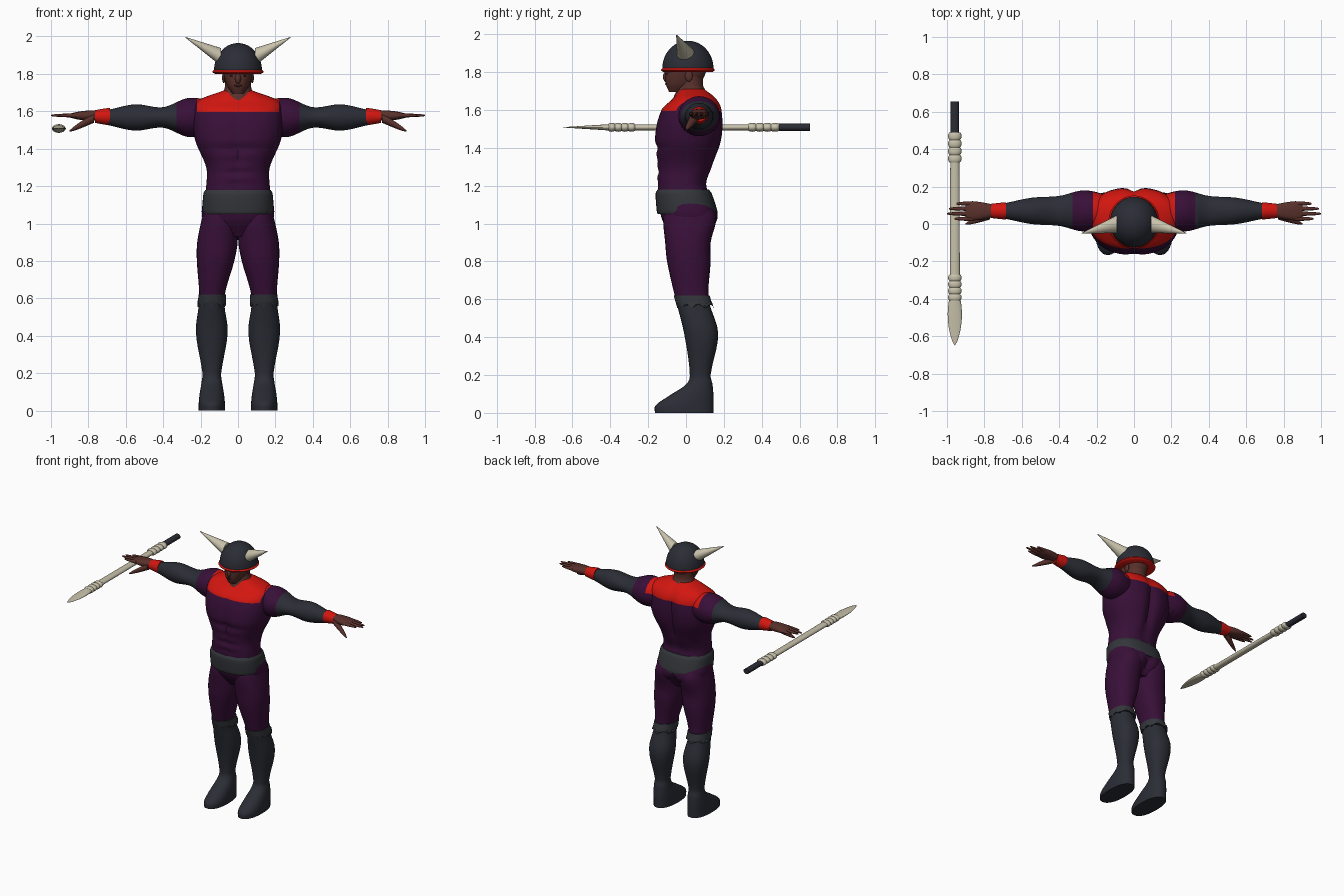
import bpy, bmesh, math
from mathutils import Vector

if "Cube" in bpy.data.objects:
    bpy.data.objects.remove(bpy.data.objects["Cube"])


def material(name, *rgb):
    m = bpy.data.materials.new(name)
    m.use_nodes = True
    m.diffuse_color = (*rgb, 1)
    m.node_tree.nodes["Principled BSDF"].inputs["Base Color"].default_value = (*rgb, 1)
    return m


purple = material("dark purple", .04, .005, .04)
slate = material("dark slate", .024, .026, .036)
grey = material("belt grey", .033, .037, .043)
red = material("bright red", .65, .008, .005)
skin = material("brown skin", .1, .03, .024)
dark_skin = material("dark skin", .035, .012, .01)
bone = material("pale bone", .58, .54, .41)


def blend(rows, steps):
    """Smoothly interpolate the rows along their first value."""
    def slope(i, k):
        before, after = rows[max(i - 1, 0)], rows[min(i + 1, len(rows) - 1)]
        return (after[k] - before[k]) / (after[0] - before[0])

    result = []
    for i, (start, end) in enumerate(zip(rows, rows[1:])):
        gap = end[0] - start[0]
        for step in range(steps):
            t = step / steps
            ease = t * t * (3 - t - t)
            leave = gap * t * (1 - t) ** 2
            arrive = gap * t * t * (1 - t)
            row = [start[0] + gap * t]
            for k in range(1, len(start)):
                row.append(start[k] + (end[k] - start[k]) * ease
                           + leave * slope(i, k) - arrive * slope(i + 1, k))
            result.append(row)
    return result + [rows[-1]]


def loft(name, axis, rows, mats, steps=5, sides=32, power=2,
         shape=None, cuts=(), paint=None, mirror=False):
    """Skin rounded rings: position, then centre and radius on both other axes."""
    first, second = [k for k in range(3) if k != axis]
    bm = bmesh.new()
    loops = []
    for position, centre_a, radius_a, centre_b, radius_b in blend(rows, steps):
        loop = []
        for n in range(sides):
            c, s = math.cos(math.tau * n / sides), math.sin(math.tau * n / sides)
            co = Vector()
            co[axis] = position
            co[first] = centre_a + radius_a * math.copysign(abs(c) ** (2 / power), c)
            co[second] = centre_b + radius_b * math.copysign(abs(s) ** (2 / power), s)
            if shape:
                shape(co)
            loop.append(bm.verts.new(co))
        loops.append(loop)
    for low, high in zip(loops, loops[1:]):
        for n in range(sides):
            bm.faces.new((low[n - 1], low[n], high[n], high[n - 1]))
    bm.faces.new(loops[0])
    bm.faces.new(loops[-1])
    # Straight colour borders
    for k, value in cuts:
        normal = Vector()
        normal[k] = 1
        bmesh.ops.bisect_plane(bm, geom=bm.verts[:] + bm.edges[:] + bm.faces[:],
                               plane_co=normal * value, plane_no=normal)
    for face in bm.faces:
        face.smooth = True
        if paint:
            face.material_index = paint(face.calc_center_median())
    if mirror:
        for vert in bm.verts:
            vert.co.x *= -1
    bmesh.ops.recalc_face_normals(bm, faces=bm.faces[:])
    mesh = bpy.data.meshes.new(name)
    bm.to_mesh(mesh)
    bm.free()
    for mat in mats:
        mesh.materials.append(mat)
    mesh.set_sharp_from_angle(angle=math.radians(40))
    bpy.context.collection.objects.link(bpy.data.objects.new(name, mesh))


def pair(build, name, *args, **options):
    build("left_" + name, *args, **options)
    build("right_" + name, *args, mirror=True, **options)


def upright(name, rows, mats, middle=lambda z: 0, **options):
    """Vertical part from rows of height, half width, front and back."""
    loft(name, 2, [(z, middle(z), w, (front + back) / 2, (back - front) / 2)
                   for z, w, front, back in rows], mats, **options)


def limb(name, axis, centre, rows, mats, **options):
    """Straight part from rows of position and two radii."""
    a, b = centre
    loft(name, axis, [(p, a, ra, b, rb) for p, ra, rb in rows], mats, **options)


def blob(name, centre, size, mat, start=-1, **options):
    """Ellipsoid, or a dome when it starts at zero."""
    rows = []
    for n in range(13):
        angle = math.pi / 2 * (start + (1 - start) * n / 12) * .99
        x, y, z = centre
        rows.append((z + size[2] * math.sin(angle), x, size[0] * math.cos(angle),
                     y, size[1] * math.cos(angle)))
    loft(name, 2, rows, [mat], steps=1, **options)


def bump(value, centre, width):
    return math.exp(-((value - centre) / width) ** 2)


# Torso with chest, stomach and spine creases
def muscles(co):
    x, y, z = co
    if y < -.03:
        co.y += .014 * bump(x, 0, .02) * bump(z, 1.4, .2)
        co.y += .013 * bump(z, 1.4, .02) * bump(x, 0, .15)
        co.y += .005 * math.sin(z * 100) * bump(x, 0, .08) * bump(z, 1.27, .07)
    elif y > .05:
        co.y -= .03 * bump(x, 0, .03) * (bump(z, 1.45, .2) + bump(z, 1, .05))


yoke = 1.595
upright("torso", [
    (.93, .1, -.07, .1), (1.03, .19, -.13, .17), (1.2, .17, -.15, .11),
    (1.3, .17, -.15, .14), (1.45, .23, -.165, .19), (1.6, .24, -.13, .19),
    (1.66, .21, -.07, .16), (1.71, .08, -.03, .1)],
    [purple, red], steps=10, sides=64, power=2.4, shape=muscles,
    cuts=((2, yoke), (0, .22), (0, -.22)),
    paint=lambda c: int(c.z > yoke and abs(c.x) < .22))
upright("belt", [(1.05, .185, -.15, .165), (1.07, .19, -.155, .165),
                 (1.16, .185, -.16, .135), (1.18, .175, -.15, .12)],
        [grey], sides=48, power=2.4)

# Arms: shoulder cap, sleeve and wrist cuff
arm_line = (.07, 1.567)
pair(limb, "arm", 0, arm_line, [
    (.1, .07, .08), (.26, .11, .105), (.4, .08, .055),
    (.55, .07, .07), (.7, .04, .04), (.76, .035, .03)],
    [purple, slate, red], steps=8, cuts=((0, .22), (0, .33), (2, yoke)),
    paint=lambda c: 1 if c.x > .33 else int(c.x < .22 and c.z > yoke) * 2)
pair(limb, "wrist_cuff", 0, (.07, 1.572),
     [(.685, .045, .045), (.7, .045, .045), (.765, .038, .034)], [red])

# Hands
pair(limb, "palm", 0, (.07, 1.577), [
    (.74, .03, .025), (.8, .044, .027), (.86, .05, .02), (.9, .04, .01)],
    [skin], sides=20, power=2.5)
reach = {"index": .96, "middle": 1, "ring": .99, "little": .95}
for n, (finger, tip) in enumerate(reach.items()):
    rows = [(tip - (tip - .86) * t, .013 * t ** .3, .012 * t ** .3)
            for t in (1, .5, .2, .05, .01)]
    pair(limb, finger + "_finger", 0, (.028 + .027 * n, 1.578), rows, [skin], sides=10)
thumb = []
for n in range(9):
    t = n / 8
    r = .026 * math.sqrt(1 - t * .98)
    thumb.append((.77 + .13 * t, .05 - .05 * t, r, 1.565 - .07 * t, r))
pair(loft, "thumb", 0, thumb, [skin], steps=1, sides=12)


# Legs: tights above, boots with feet below
def leg_line(z):
    return .14 - max(z - .6, 0) / 10


pair(upright, "leg", [
    (0, .07, -.165, .145), (.04, .07, -.16, .145), (.09, .065, -.09, .145),
    (.15, .055, 0, .14), (.2, .05, .02, .13), (.42, .085, -.01, .17),
    (.6, .067, -.055, .12), (.8, .1, -.1, .13), (.9, .108, -.11, .13),
    (1.03, .095, -.12, .16), (1.1, .08, -.1, .13)],
    [slate, purple], middle=leg_line, power=2.3,
    cuts=((2, .61),), paint=lambda c: int(c.z > .61))


def ragged(co):
    if co.z < .57:
        co.z += .025 * abs(math.sin(4 * math.atan2(co.y - .03, co.x - .14)))


pair(upright, "boot_cuff", [(.55, .077, -.045, .145), (.62, .073, -.065, .125)],
     [grey], middle=leg_line, sides=48, power=2.3, shape=ragged)

# Neck, head and face
upright("neck", [(1.63, .07, -.08, .1), (1.68, .085, -.06, .115),
                 (1.73, .07, -.04, .09), (1.83, .07, -.04, .1)], [skin])
upright("head", [(1.695, .03, -.09, -.02), (1.74, .06, -.107, .07),
                 (1.82, .08, -.105, .11), (1.88, .07, -.08, .1)], [skin], power=2.4)
blob("nose", (0, -.1, 1.775), (.017, .022, .03), skin, sides=12)
blob("lips", (0, -.1, 1.737), (.024, .01, .007), dark_skin, sides=12)
pair(blob, "eye", (.03, -.097, 1.79), (.013, .008, .006), dark_skin, sides=12)
pair(blob, "ear", (.076, .015, 1.78), (.009, .02, .03), skin, sides=12)

# Helmet
blob("helmet_dome", (0, .01, 1.82), (.128, .135, .145), slate, start=0, sides=48)
limb("helmet_brim", 2, (0, .01), [(1.8, .12, .13), (1.81, .137, .142), (1.825, .125, .13)],
     [red], steps=3, sides=48)
horn = []
for n in range(9):
    t = n / 8
    r = .046 * (1 - t) + .002
    horn.append((.09 + .19 * t, -.05 * t, r, 1.89 + .105 * t, r))
pair(loft, "horn", 0, horn, [bone], steps=1, sides=20)

# Spear held under the right hand
spear_line = (-.958, 1.508)


def spear(name, rows, mat):
    limb("spear_" + name, 1, spear_line, rows, [mat], steps=1, sides=20)


spear("shaft", [(-.3, .027, .016), (.4, .024, .016)], bone)
spear("grip", [(.48, .023, .019), (.655, .023, .019)], slate)
spear("blade", [(-.65 + .25 * t, .037 * math.sin(.75 * math.pi * t) ** .7 + .001, .016 * t + .001)
                for t in [n / 10 for n in range(11)]], bone)
for label, start, length in (("front", -.41, .14), ("rear", .33, .16)):
    rows = []
    for n in range(25):
        w = .028 + .008 * abs(math.sin(math.pi * n / 6)) ** .5
        rows.append((start + length * n / 24, w, w * .65))
    spear(label + "_binding", rows, bone)
